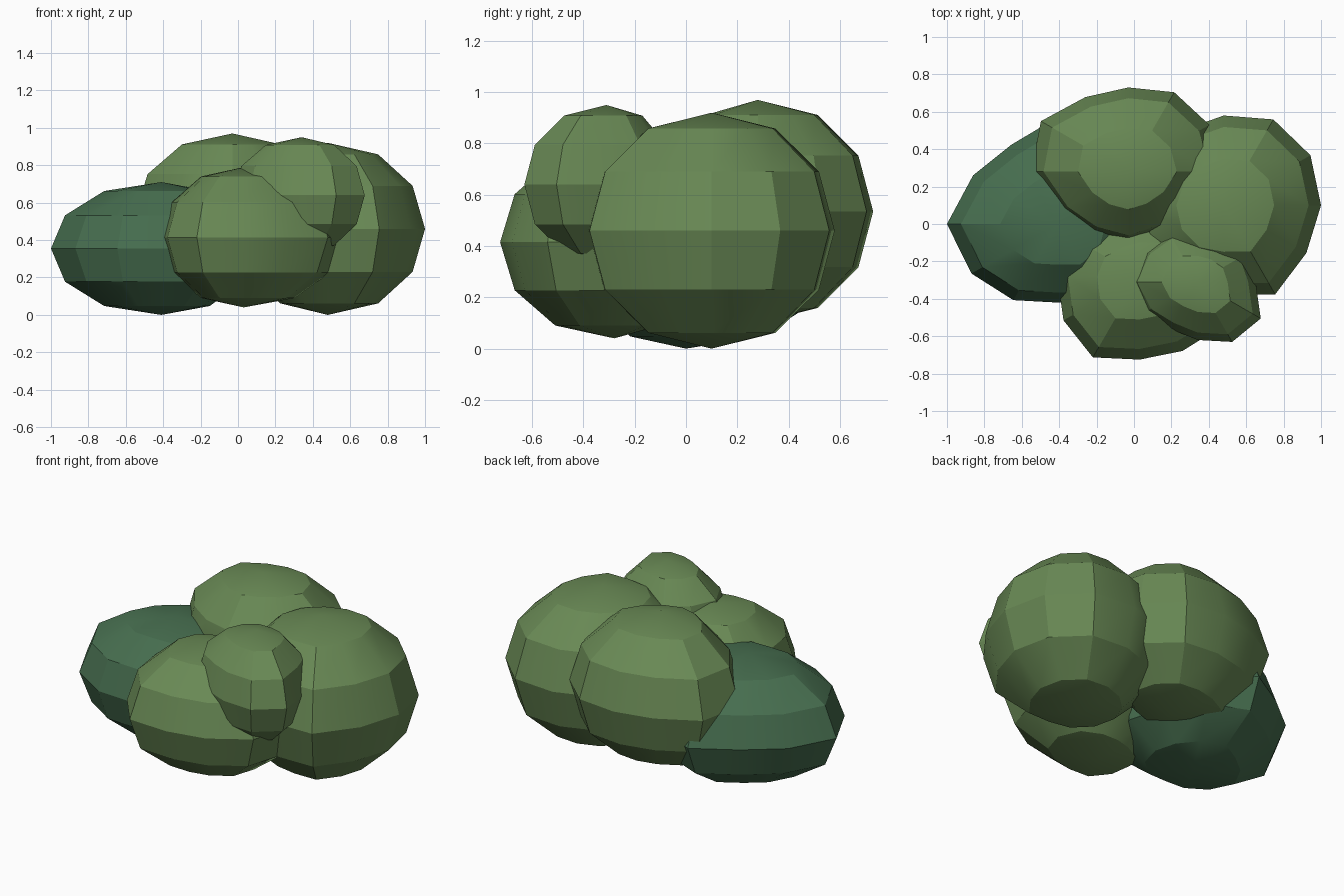
import bpy
import bmesh
from math import sin, cos, pi, radians

cube = bpy.data.objects.get("Cube")
if cube:
    bpy.data.objects.remove(cube, do_unlink=True)

SEGMENTS, RINGS = 12, 6


def make_material(name, colour):
    mat = bpy.data.materials.new(name)
    mat.use_nodes = True
    mat.diffuse_color = (*colour, 1)
    mat.node_tree.nodes["Principled BSDF"].inputs["Base Color"].default_value = (*colour, 1)
    return mat


def leaf_clump(name, centre, half_height, radii, material):
    """Low-poly rounded clump; radii give its uneven girth every 30 degrees from +x."""
    bm = bmesh.new()
    cx, cy, cz = centre
    bottom = bm.verts.new((cx, cy, cz - half_height))
    top = bm.verts.new((cx, cy, cz + half_height))
    rings = []
    for r in range(1, RINGS):
        lat = pi * (r / RINGS - 0.5)
        ring = []
        for s, radius in enumerate(radii):
            lon = 2 * pi * s / SEGMENTS
            reach = radius * cos(lat) ** 0.95
            ring.append(bm.verts.new((cx + reach * cos(lon),
                                      cy + reach * sin(lon),
                                      cz + half_height * sin(lat))))
        rings.append(ring)
    for s in range(SEGMENTS):
        n = (s + 1) % SEGMENTS
        bm.faces.new((bottom, rings[0][n], rings[0][s]))
        bm.faces.new((top, rings[-1][s], rings[-1][n]))
        for low, high in zip(rings, rings[1:]):
            bm.faces.new((low[s], low[n], high[n], high[s]))
    bmesh.ops.recalc_face_normals(bm, faces=bm.faces)
    mesh = bpy.data.meshes.new(name)
    bm.to_mesh(mesh)
    bm.free()
    mesh.materials.append(material)
    obj = bpy.data.objects.new(name, mesh)
    bpy.context.collection.objects.link(obj)

    # Soft shading across shallow edges, crisp facets elsewhere
    bpy.ops.object.select_all(action="DESELECT")
    obj.select_set(True)
    bpy.context.view_layer.objects.active = obj
    bpy.ops.object.shade_smooth_by_angle(angle=radians(25))
    return obj


leaf_green = make_material("leaf green", (.14, .25, .09))
deep_green = make_material("deep green", (.062, .155, .078))

# Large clumps resting on the ground
leaf_clump("right_clump", (-.41, 0, .355), .355,
           (.5, .5, .53, .57, .49, .52, .59, .53, .47, .42, .48, .5), deep_green)
leaf_clump("left_clump", (.48, .1, .46), .46,
           (.52, .535, .53, .48, .46, .47, .49, .5, .5, .48, .55, .51), leaf_green)
leaf_clump("front_clump", (.03, -.28, .415), .375,
           (.53, .49, .4, .35, .35, .41, .44, .47, .5, .445, .46, .52), leaf_green)

# Raised clumps filling the crown
leaf_clump("back_clump", (-.03, .28, .535), .435,
           (.5, .5, .49, .45, .46, .54, .52, .43, .39, .39, .38, .42), leaf_green)
leaf_clump("upper_front_clump", (.34, -.31, .64), .31,
           (.31, .3, .27, .27, .31, .34, .37, .33, .29, .31, .37, .39), leaf_green)
